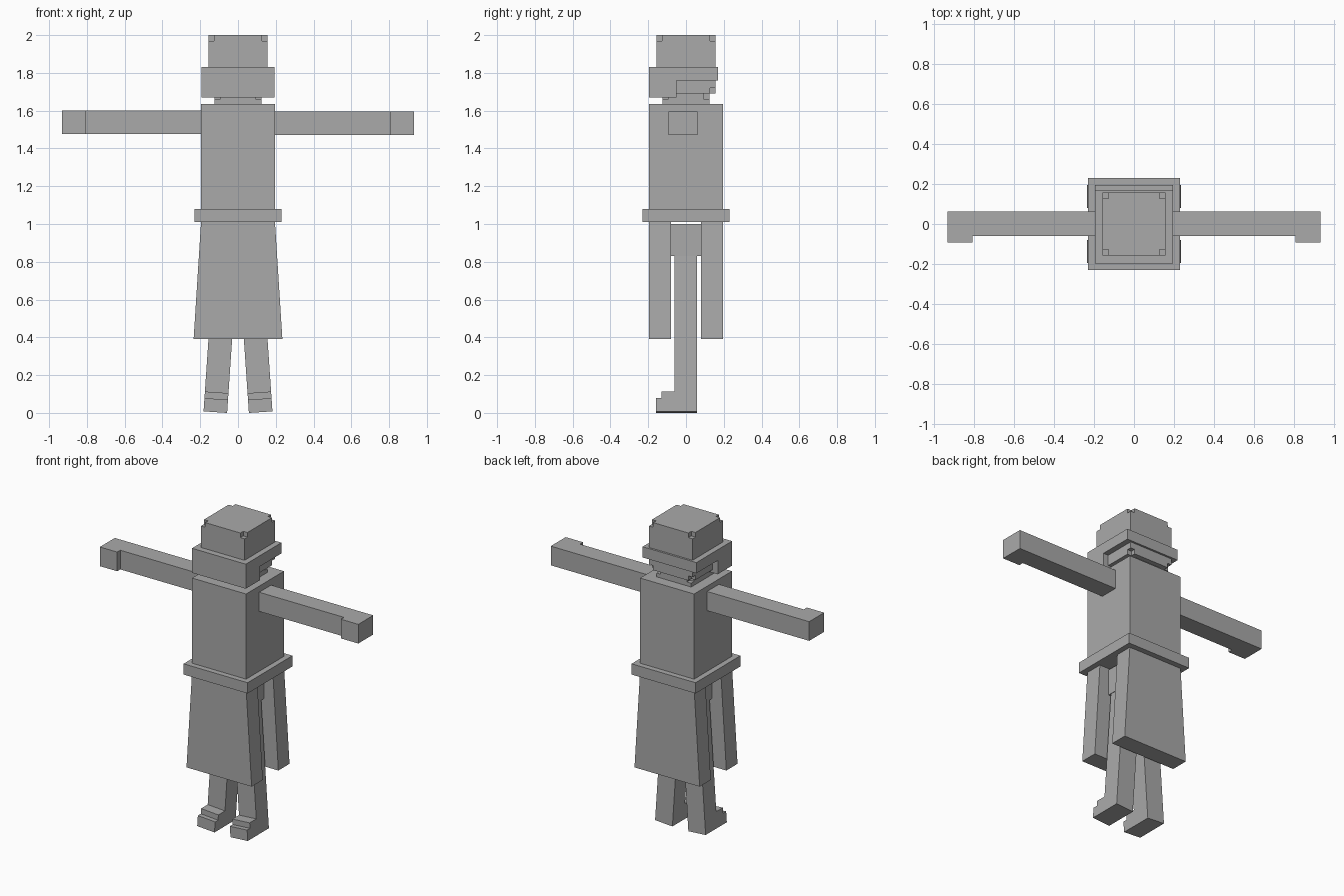
import bpy, bmesh, math
from itertools import product
from mathutils import Matrix, Vector

old = bpy.data.objects.get("Cube")
if old:
    bpy.data.objects.remove(old, do_unlink=True)

grey = bpy.data.materials.new("plain_grey")
grey.use_nodes = True
GREY = (0.4, 0.4, 0.4, 1)
grey.diffuse_color = GREY
grey.node_tree.nodes["Principled BSDF"].inputs["Base Color"].default_value = GREY


def finish(name, bm):
    bmesh.ops.recalc_face_normals(bm, faces=bm.faces)
    mesh = bpy.data.meshes.new(name)
    bm.to_mesh(mesh)
    bm.free()
    mesh.materials.append(grey)
    obj = bpy.data.objects.new(name, mesh)
    bpy.context.collection.objects.link(obj)
    return obj


def extrude(name, outline, axis, low, high, matrix=Matrix()):
    """Prism: a 2D outline swept along x, y or z."""
    bm = bmesh.new()
    verts = []
    for p in outline:
        co = list(p)
        co.insert(axis, low)
        verts.append(bm.verts.new(co))
    face = bm.faces.new(verts)
    new = bmesh.ops.extrude_face_region(bm, geom=[face])["geom"]
    shift = Vector((0, 0, 0))
    shift[axis] = high - low
    moved = [g for g in new if isinstance(g, bmesh.types.BMVert)]
    bmesh.ops.translate(bm, verts=moved, vec=shift)
    bmesh.ops.transform(bm, matrix=matrix, verts=bm.verts)
    return finish(name, bm)


def box(name, x, y, z):
    return extrude(name, [(x[0], y[0]), (x[1], y[0]), (x[1], y[1]), (x[0], y[1])], 2, *z)


def notched_block(name, half, notch, low, high):
    """Box with a small cube missing at each of its eight corners."""
    side = (-half, notch - half, half - notch, half)
    grid = (side, side, (low, low + notch, high - notch, high))

    def solid(cell):
        return all(0 <= c <= 2 for c in cell) and 1 in cell

    bm = bmesh.new()
    for cell in filter(solid, product(range(3), repeat=3)):
        for axis, step in product(range(3), (0, 1)):
            beside = list(cell)
            beside[axis] += 2 * step - 1
            if solid(beside):
                continue
            u, v = [a for a in range(3) if a != axis]
            corners = []
            for du, dv in ((0, 0), (1, 0), (1, 1), (0, 1)):
                index = list(cell)
                index[axis] += step
                index[u] += du
                index[v] += dv
                corners.append(bm.verts.new([grid[a][index[a]] for a in range(3)]))
            bm.faces.new(corners)
    bmesh.ops.remove_doubles(bm, verts=bm.verts, dist=0.0001)
    bmesh.ops.recalc_face_normals(bm, faces=bm.faces)
    bmesh.ops.dissolve_limit(bm, angle_limit=0.02, verts=bm.verts, edges=bm.edges)
    return finish(name, bm)


# Head, neck and the wrap around the face
notched_block("head", 0.157, 0.03, 1.69, 2.0)
notched_block("neck", 0.125, 0.03, 1.44, 1.69)
extrude("face_wrap", [(-0.197, 1.67), (-0.05, 1.67), (-0.05, 1.76),
                      (0.17, 1.76), (0.17, 1.83), (-0.197, 1.83)], 0, -0.194, 0.194)

# Body, belt and hips
W = 0.195
box("torso", (-W, W), (-W, W), (1.01, 1.635))
box("belt", (-0.231, 0.231), (-0.231, 0.231), (1.01, 1.08))
box("hips", (-0.13, 0.13), (-0.08, 0.08), (0.83, 1.0))

# Flared skirt panels, open at both sides
flare = [(-0.235, 0.39), (0.235, 0.39), (W, 1.02), (-W, 1.02)]
extrude("front_skirt_panel", flare, 1, -W, -0.08)
extrude("back_skirt_panel", flare, 1, 0.08, W)

# Arms with the hand stepping forward, and splayed legs with stepped boots
leg_outline = [(-0.16, 0), (0.058, 0), (0.058, 0.93), (-0.062, 0.93),
               (-0.062, 0.105), (-0.13, 0.105), (-0.13, 0.07), (-0.16, 0.07)]
for side, s, arm_z in (("left", 1, 1.47), ("right", -1, 1.476)):
    arm = [(s * x, y) for x, y in ((0.15, 0.062), (0.932, 0.062), (0.932, -0.092),
                                   (0.807, -0.092), (0.807, -0.06), (0.15, -0.06))]
    extrude(side + "_arm", arm, 2, arm_z, arm_z + 0.125)
    splay = Matrix.Translation((s * 0.12, 0, 0.004)) @ Matrix.Rotation(-s * math.radians(3.9), 4, "Y")
    extrude(side + "_leg", leg_outline, 0, -0.0625, 0.0625, splay)
